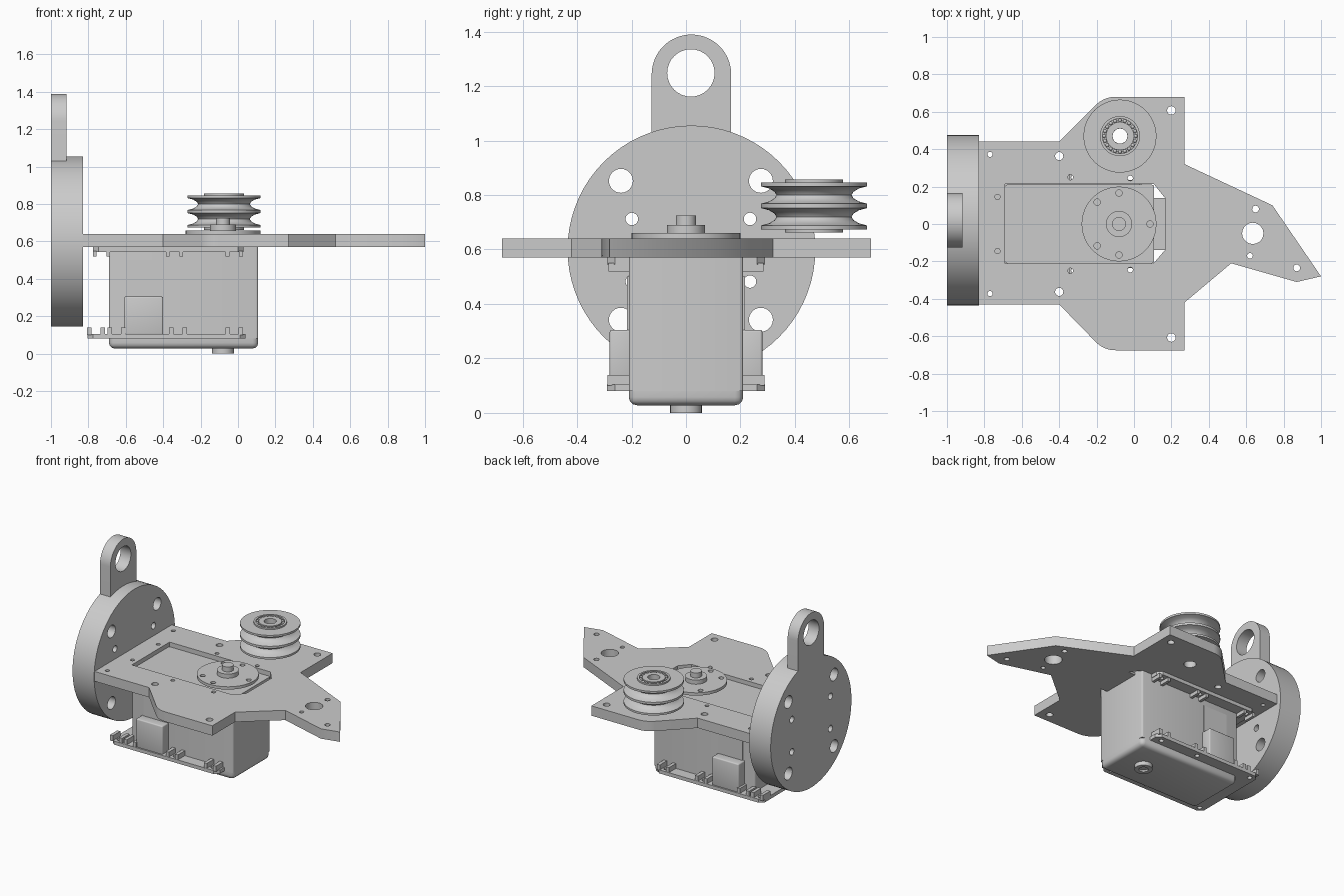
import bpy, bmesh
from math import pi, sin, cos, radians
from mathutils import Vector

if "Cube" in bpy.data.objects:
    bpy.data.objects.remove(bpy.data.objects["Cube"])

grey = bpy.data.materials.new("plain grey")
grey.use_nodes = True
COLOUR = (0.6, 0.6, 0.6, 1)
grey.diffuse_color = COLOUR
grey.node_tree.nodes["Principled BSDF"].inputs["Base Color"].default_value = COLOUR


def finish(ob, angle=35):
    ob.data.materials.clear()
    ob.data.materials.append(grey)
    bpy.ops.object.select_all(action="DESELECT")
    ob.select_set(True)
    bpy.context.view_layer.objects.active = ob
    bpy.ops.object.shade_smooth_by_angle(angle=radians(angle))
    return ob


def from_bmesh(name, bm):
    bmesh.ops.recalc_face_normals(bm, faces=bm.faces)
    mesh = bpy.data.meshes.new(name)
    bm.to_mesh(mesh)
    bm.free()
    ob = bpy.data.objects.new(name, mesh)
    bpy.context.collection.objects.link(ob)
    return finish(ob)


def arc(cx, cy, r, start=0, end=360, n=32):
    count = n if end - start == 360 else n + 1
    angles = [radians(start + (end - start) * i / n) for i in range(count)]
    return [(cx + r * cos(a), cy + r * sin(a)) for a in angles]


def slab(name, loops, low, high, sideways=False):
    """Extrude an outline with holes along z, or along x if sideways."""
    curve = bpy.data.curves.new(name, "CURVE")
    curve.dimensions = "2D"
    curve.fill_mode = "BOTH"
    curve.extrude = (high - low) / 2
    for loop in loops:
        spline = curve.splines.new("POLY")
        spline.points.add(len(loop) - 1)
        for point, (x, y) in zip(spline.points, loop):
            point.co = (x, y, 0, 1)
        spline.use_cyclic_u = True
    ob = bpy.data.objects.new(name, curve)
    bpy.context.collection.objects.link(ob)
    middle = (low + high) / 2
    ob.location = (middle, 0, 0) if sideways else (0, 0, middle)
    if sideways:
        ob.rotation_euler = (pi / 2, 0, pi / 2)
    bpy.ops.object.select_all(action="DESELECT")
    ob.select_set(True)
    bpy.context.view_layer.objects.active = ob
    bpy.ops.object.convert(target="MESH")
    ob = bpy.context.object
    bm = bmesh.new()
    bm.from_mesh(ob.data)
    bmesh.ops.remove_doubles(bm, verts=bm.verts, dist=0.0001)
    bmesh.ops.recalc_face_normals(bm, faces=bm.faces)
    bm.to_mesh(ob.data)
    bm.free()
    return finish(ob)


def box(name, low, high, bevel=0, rule=None):
    """Box between two corners, with the edges picked by rule bevelled."""
    bm = bmesh.new()
    bmesh.ops.create_cube(bm, size=1)
    low, high = Vector(low), Vector(high)
    for v in bm.verts:
        v.co = (low + high) / 2 + v.co * (high - low)
    if bevel:
        edges = [e for e in bm.edges if rule is None or rule(e)]
        bmesh.ops.bevel(bm, geom=edges, offset=bevel, segments=3, profile=0.5, affect="EDGES")
    return from_bmesh(name, bm)


def lathe(name, profile, x, y, steps=48):
    """Spin a closed (radius, height) profile about a vertical axis."""
    bm = bmesh.new()
    verts = [bm.verts.new((x + r, y, z)) for r, z in profile]
    edges = [bm.edges.new((a, b)) for a, b in zip(verts, verts[1:] + verts[:1])]
    bmesh.ops.spin(bm, geom=verts + edges, cent=(x, y, 0), axis=(0, 0, 1), angle=2 * pi, steps=steps)
    bmesh.ops.remove_doubles(bm, verts=bm.verts, dist=0.0001)
    return from_bmesh(name, bm)


def rectangle(x0, y0, x1, y1, c=0.0):
    if not c:
        return [(x0, y0), (x1, y0), (x1, y1), (x0, y1)]
    return [(x0 + c, y0), (x1 - c, y0), (x1, y0 + c), (x1, y1 - c),
            (x1 - c, y1), (x0 + c, y1), (x0, y1 - c), (x0, y0 + c)]


SHAFT_X = -0.08
PULLEY = (-0.075, 0.47)

# Mounting plate
outline = [(-0.83, -0.43), (-0.4, -0.43), *arc(-0.1, -0.53, 0.145, 225, 270, 8),
           (0.27, -0.675), (0.27, -0.42), (0.52, -0.21), (0.87, -0.31), (1, -0.28),
           (0.74, 0.1), (0.27, 0.32), (0.27, 0.68), *arc(-0.1, 0.535, 0.145, 90, 135, 8),
           (-0.4, 0.44), (-0.83, 0.44)]
window = [(-0.69, -0.21), (0.105, -0.21), (0.165, -0.14),
          (0.165, 0.14), (0.105, 0.215), (-0.69, 0.215)]
plate_holes = [(0.635, -0.05, 0.057), (0.65, 0.08, 0.018), (0.87, -0.235, 0.018),
               (0.62, -0.17, 0.015), (*PULLEY, 0.04)]
for side in (-1, 1):
    plate_holes += [(0.2, side * 0.607, 0.023), (-0.4, side * 0.363, 0.022),
                    (-0.77, side * 0.372, 0.014), (-0.73, side * 0.145, 0.014),
                    (-0.34, side * 0.25, 0.014), (-0.02, side * 0.245, 0.014)]
slab("mounting_plate", [outline, window] + [arc(*h, n=20) for h in plate_holes], 0.57, 0.64)
box("window_lip", (0.1, -0.14, 0.57), (0.166, 0.14, 0.585))

# Upright disc with bolt holes
disc_holes = []
for side in (-1, 1):
    for up in (-1, 1):
        disc_holes += [arc(0.018 + side * 0.257, 0.597 + up * 0.255, 0.044, n=24),
                       arc(0.018 + side * 0.217, 0.597 + up * 0.115, 0.023, n=20)]
slab("upright_disc", [arc(0.02, 0.6, 0.455, n=72)] + disc_holes, -1, -0.83, sideways=True)

# Hanging lug
slab("hanging_lug", [[(-0.126, 1.0), (0.166, 1.0), *arc(0.02, 1.243, 0.146, 0, 180, 32)],
                     arc(0.018, 1.248, 0.087)], -1, -0.918, sideways=True)

# Motor housing
box("motor_body", (-0.69, -0.21, 0.08), (0.108, 0.21, 0.61), 0.012,
    lambda e: abs(e.verts[0].co.z - e.verts[1].co.z) > 0.1)
box("motor_bottom_cover", (-0.69, -0.21, 0.028), (0.108, 0.21, 0.09), 0.03,
    lambda e: min(v.co.z for v in e.verts) < 0.05)
lathe("bottom_boss", [(0, 0.05), (0.058, 0.05), (0.058, 0), (0.03, 0), (0.03, 0.012), (0, 0.012)],
      SHAFT_X, 0)

# Motor flanges, with ribs and connector boxes on both sides
upper_holes = [arc(x, s * 0.248, 0.016, n=16) for s in (-1, 1) for x in (-0.73, -0.34, -0.02)]
slab("upper_flange", [rectangle(-0.775, -0.29, 0.03, 0.29, 0.03)] + upper_holes, 0.545, 0.572)
lower_holes = [arc(x, s * 0.25, 0.016, n=16) for s in (-1, 1) for x in (-0.76, -0.32, -0.02)]
slab("lower_flange", [rectangle(-0.805, -0.29, 0.04, 0.29, 0.03)] + lower_holes, 0.08, 0.105)
for side, word in ((-1, "right"), (1, "left")):
    inner, outer = sorted((side * 0.2, side * 0.28))
    box(f"connector_box_{word}", (-0.61, inner, 0.1), (-0.4, outer, 0.305), 0.008)
    inner, outer = sorted((side * 0.2, side * 0.216))
    box(f"connector_panel_{word}", (-0.595, inner, 0.3), (-0.405, outer, 0.5))
    for x in (-0.73, -0.34, -0.02):
        for end in (-1, 1):
            cx = x + end * 0.036
            inner, outer = sorted((side * 0.205, side * 0.285))
            box(f"upper_rib_{word}", (cx - 0.01, inner, 0.52), (cx + 0.01, outer, 0.55))
    for x in (-0.76, -0.65, -0.32, -0.02):
        for end in (-1, 1):
            cx = x + end * 0.036
            inner, outer = sorted((side * 0.205, side * 0.288))
            box(f"lower_rib_{word}", (cx - 0.012, inner, 0.1), (cx + 0.012, outer, 0.14))

# Output horn and shaft
horn_holes = [arc(SHAFT_X + 0.165 * cos(radians(a)), 0.165 * sin(radians(a)), 0.017, n=16)
              for a in (0, 90, 135, 225, 270)]
slab("output_horn", [arc(SHAFT_X, 0, 0.2, n=48)] + horn_holes, 0.64, 0.66)
lathe("output_shaft", [(0, 0.6), (0.07, 0.6), (0.07, 0.69), (0.037, 0.69), (0.037, 0.725), (0, 0.725)],
      SHAFT_X, 0)

# Double groove pulley
groove = [(0.195, 0), (0.165, 0.008), (0.145, 0.02), (0.138, 0.032),
          (0.145, 0.044), (0.165, 0.056), (0.195, 0.064)]
rim = [(r, base + z) for base in (0.688, 0.768) for r, z in groove]
lathe("pulley", [(0.105, 0.674), (0.195, 0.674), *rim, (0.195, 0.846), (0.105, 0.846)], *PULLEY)

# Pulley bearing with rings and balls
lathe("bearing_outer_ring", [(0.093, 0.662), (0.107, 0.662), (0.107, 0.857), (0.093, 0.857)], *PULLEY)
lathe("bearing_inner_ring", [(0.04, 0.662), (0.075, 0.662), (0.075, 0.857), (0.04, 0.857)], *PULLEY)
lathe("bearing_core", [(0.07, 0.67), (0.1, 0.67), (0.1, 0.842), (0.07, 0.842)], *PULLEY)
balls = bmesh.new()
for x, y in arc(*PULLEY, 0.084, n=20):
    ball = bmesh.ops.create_icosphere(balls, subdivisions=2, radius=0.01)
    bmesh.ops.translate(balls, verts=ball["verts"], vec=(x, y, 0.845))
from_bmesh("bearing_balls", balls)
